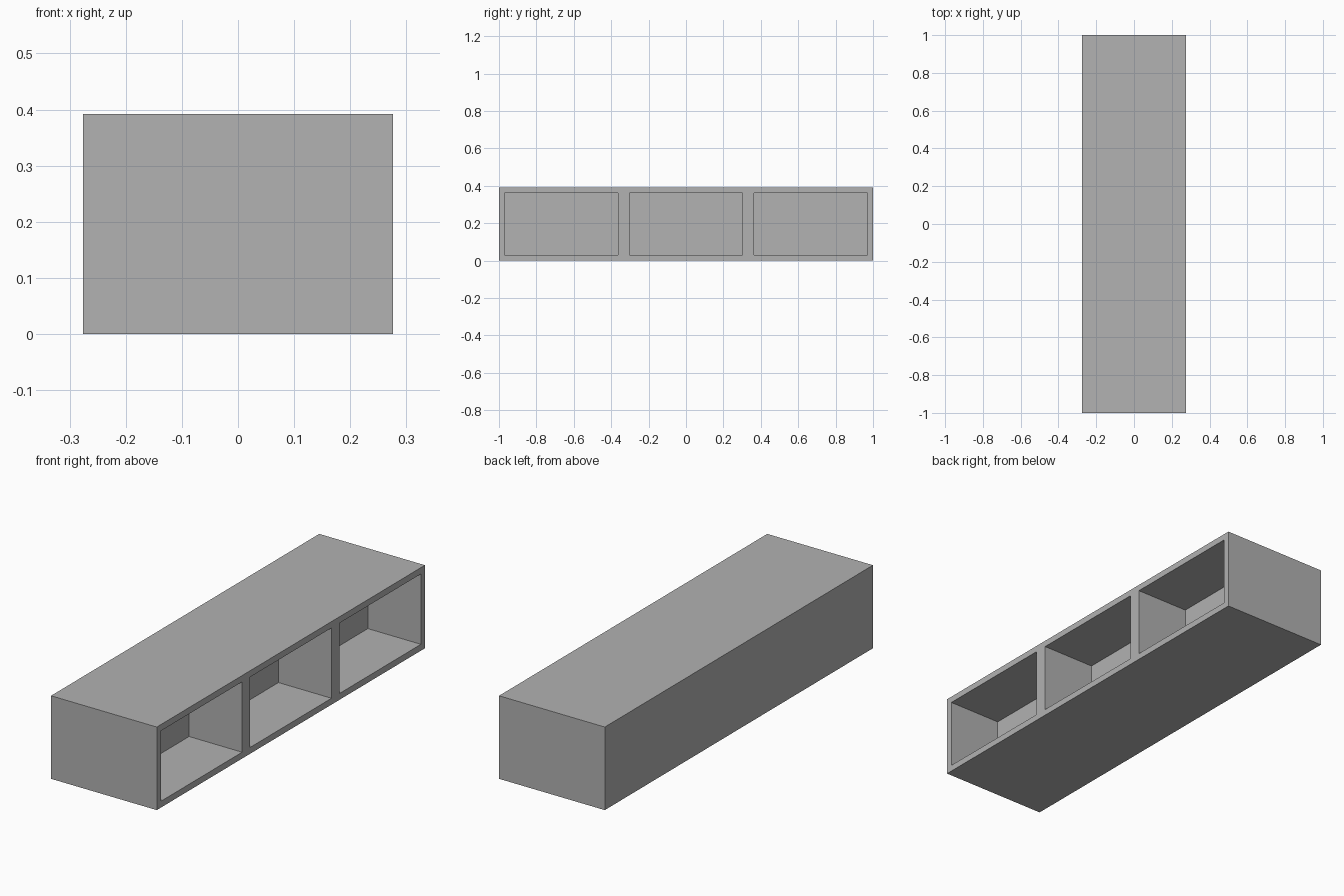
import bpy
import bmesh
from mathutils import Vector

if "Cube" in bpy.data.objects:
    bpy.data.objects.remove(bpy.data.objects["Cube"], do_unlink=True)

WIDTH, LENGTH, HEIGHT = 0.552, 2.0, 0.392
WALL, DIVIDER, BAYS = 0.03, 0.06, 3
DEPTH = 0.277
BAY = (LENGTH - 2 * WALL - (BAYS - 1) * DIVIDER) / BAYS

# Plain grey finish
grey = bpy.data.materials.new("grey")
grey.use_nodes = True
colour = (0.445, 0.445, 0.445, 1)
grey.diffuse_color = colour
grey.node_tree.nodes["Principled BSDF"].inputs["Base Color"].default_value = colour

# Solid body
bm = bmesh.new()
bmesh.ops.create_cube(bm, size=1)
bmesh.ops.scale(bm, vec=(WIDTH, LENGTH, HEIGHT), verts=bm.verts)
bmesh.ops.translate(bm, vec=(0, 0, HEIGHT / 2), verts=bm.verts)


def slice_body(point, normal):
    geom = bm.verts[:] + bm.edges[:] + bm.faces[:]
    bmesh.ops.bisect_plane(bm, geom=geom, plane_co=point, plane_no=normal)


# Lines of the three bay openings
bays = []
for i in range(BAYS):
    start = -LENGTH / 2 + WALL + i * (BAY + DIVIDER)
    bays.append((start, start + BAY))
    for y in bays[-1]:
        slice_body((0, y, 0), (0, 1, 0))
for z in (WALL, HEIGHT - WALL):
    slice_body((0, 0, z), (0, 0, 1))


def is_opening(face):
    c = face.calc_center_median()
    return (face.normal.x > 0.9 and WALL < c.z < HEIGHT - WALL
            and any(a < c.y < b for a, b in bays))


# Push the open bays into the body
bm.normal_update()
openings = [f for f in bm.faces if is_opening(f)]
pushed = bmesh.ops.extrude_discrete_faces(bm, faces=openings)["faces"]
bmesh.ops.translate(bm, vec=Vector((-DEPTH, 0, 0)),
                    verts=list({v for f in pushed for v in f.verts}))
bmesh.ops.recalc_face_normals(bm, faces=bm.faces)

mesh = bpy.data.meshes.new("shelf_unit")
bm.to_mesh(mesh)
bm.free()
mesh.materials.append(grey)
shelf = bpy.data.objects.new("shelf_unit", mesh)
bpy.context.collection.objects.link(shelf)
